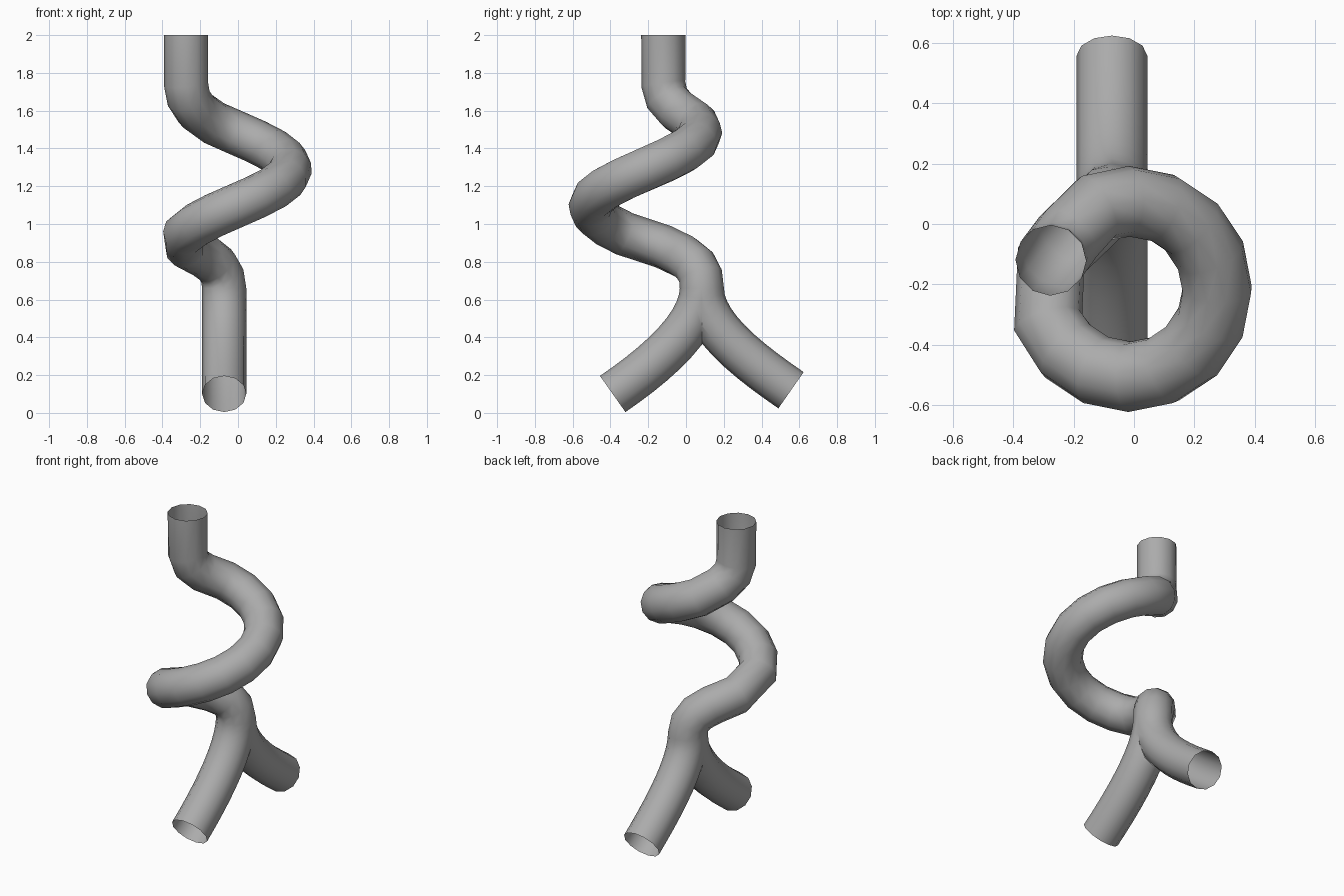
import bpy, bmesh, math
from mathutils import Vector
from mathutils.geometry import interpolate_bezier

if "Cube" in bpy.data.objects:
    bpy.data.objects.remove(bpy.data.objects["Cube"])

RADIUS, SIDES = 0.117, 12
FORK = Vector((-0.073, 0.084, 0.66))   # where the coil meets the two legs


def sweep(bm, path):
    """Open round tube along a path, with a frame that does not twist."""
    path = [Vector(p) for p in path]
    ref, prev, faces = Vector((1, 0, 0)), None, []
    for i, p in enumerate(path):
        back = (p - path[i - 1]).normalized() if i else Vector()
        ahead = (path[i + 1] - p).normalized() if i < len(path) - 1 else Vector()
        t = (back + ahead).normalized()
        if i == 0:
            t = Vector((0, 0, 1 if ahead.z > 0 else -1))
        ref = (ref - t * ref.dot(t)).normalized()
        side = t.cross(ref)
        ring = []
        for k in range(SIDES):
            a = math.tau * k / SIDES
            ring.append(bm.verts.new(p + RADIUS * (ref * math.cos(a) + side * math.sin(a))))
        if prev:
            for k in range(SIDES):
                n = (k + 1) % SIDES
                faces.append(bm.faces.new((prev[k], prev[n], ring[n], ring[k])))
        prev = ring
    return faces


bm = bmesh.new()

# Legs: each is trimmed at the middle plane so the two join in a clean crotch
for s in (-1, 1):
    drop = -0.56 if s < 0 else -0.54
    ctrl = [Vector((0, s * y, z)) + FORK for y, z in
            ((0, 0), (0, -0.19), (0.224, drop + 0.17), (0.472, drop))]
    faces = sweep(bm, interpolate_bezier(*ctrl, 11))
    geom = set(faces)
    for f in faces:
        geom.update(f.edges)
        geom.update(f.verts)
    bmesh.ops.bisect_plane(bm, geom=list(geom), dist=0.0005, plane_co=FORK,
                           plane_no=(0, -s, 0), clear_outer=True)

# Coil: lower bend, one helix turn, upper bend and straight top
path = [FORK, (-0.083, 0.077, 0.725), (-0.115, 0.047, 0.782),
        (-0.175, -0.012, 0.828), (-0.275, -0.12, 0.88)]
for i in range(13):
    d = -157.5 + 22.5 * i
    a = math.radians(d)
    path.append((-0.015 + 0.29 * math.cos(a), -0.215 + 0.29 * math.sin(a), 1.29 + d * 0.00217))
path += [(-0.218, -0.042, 1.6), (-0.261, -0.1, 1.665), (-0.275, -0.12, 1.74), (-0.275, -0.12, 2.0)]
sweep(bm, path)

bmesh.ops.remove_doubles(bm, verts=bm.verts, dist=0.003)
bmesh.ops.recalc_face_normals(bm, faces=bm.faces)
mesh = bpy.data.meshes.new("forked_coil_tube")
bm.to_mesh(mesh)
bm.free()
tube = bpy.data.objects.new("forked_coil_tube", mesh)
bpy.context.collection.objects.link(tube)

# Darker grey finish
grey = bpy.data.materials.new("dark_grey")
grey.diffuse_color = (0.41, 0.41, 0.41, 1)
grey.use_nodes = True
grey.node_tree.nodes["Principled BSDF"].inputs["Base Color"].default_value = grey.diffuse_color
mesh.materials.append(grey)

# Smooth shading
bpy.context.view_layer.objects.active = tube
tube.select_set(True)
bpy.ops.object.shade_smooth_by_angle(angle=math.radians(60))
